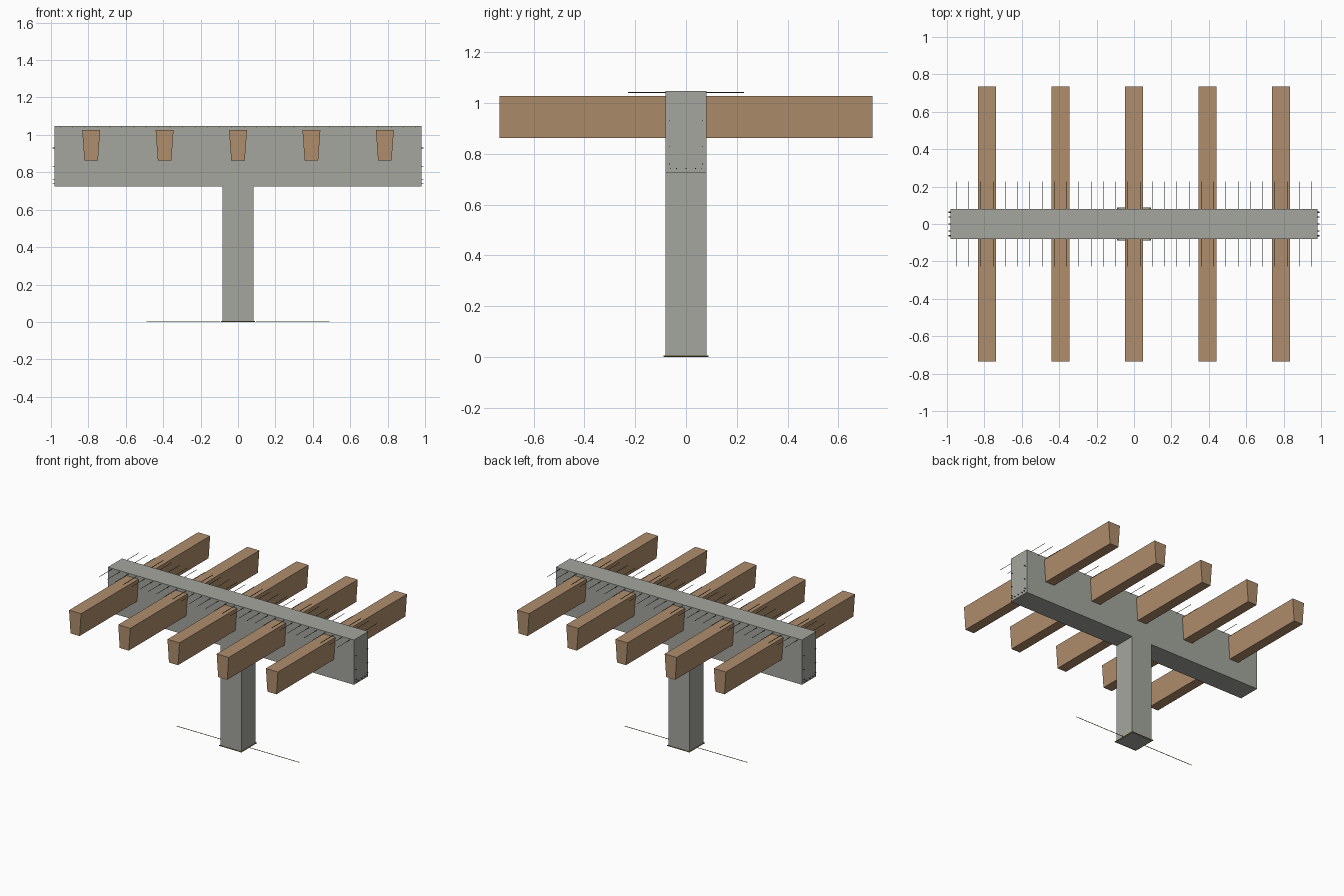
import bpy
from mathutils import Vector

if "Cube" in bpy.data.objects:
    bpy.data.objects.remove(bpy.data.objects["Cube"])


def material(name, color):
    m = bpy.data.materials.new(name)
    m.diffuse_color = (*color, 1)
    m.use_nodes = True
    m.node_tree.nodes["Principled BSDF"].inputs["Base Color"].default_value = m.diffuse_color
    return m


CONCRETE = material("concrete", (0.37, 0.38, 0.34))
GIRDER = material("girder_tan", (0.43, 0.27, 0.15))
STEEL = material("rebar_steel", (0.05, 0.09, 0.08))
OLIVE = material("base_olive", (0.25, 0.22, 0.05))


def prism(name, profile, axis, a, b, mat):
    """Extrude a closed 2D profile along axis 'y' (profile x,z) or 'z' (profile x,y)."""
    place = (lambda p, t: (p[0], t, p[1])) if axis == 'y' else (lambda p, t: (p[0], p[1], t))
    n = len(profile)
    verts = [place(p, a) for p in profile] + [place(p, b) for p in profile]
    faces = [tuple(range(n)), tuple(range(2 * n - 1, n - 1, -1))]
    faces += [(i, i + n, (i + 1) % n + n, (i + 1) % n) for i in range(n)]
    if axis == 'z':
        faces = [f[::-1] for f in faces]
    mesh = bpy.data.meshes.new(name)
    mesh.from_pydata(verts, [], faces)
    mesh.materials.append(mat)
    ob = bpy.data.objects.new(name, mesh)
    bpy.context.collection.objects.link(ob)
    return ob


def rod(name, start, end, mat, r=0.002):
    s, e = Vector(start), Vector(end)
    bpy.ops.mesh.primitive_cylinder_add(vertices=8, radius=r, depth=(e - s).length,
                                        location=(s + e) / 2)
    ob = bpy.context.object
    ob.name = name
    ob.rotation_euler = (e - s).to_track_quat('Z', 'Y').to_euler()
    ob.data.materials.append(mat)
    return ob


# Pier: column and cap beam
W, D = 0.083, 0.081
prism("column", [(-W, -D), (W, -D), (W, D), (-W, D)], 'z', 0, 0.725, CONCRETE)
prism("cap_beam", [(-0.982, 0.725), (0.982, 0.725), (0.982, 1.048), (-0.982, 1.048)],
      'y', -D, D, CONCRETE)

# Tapered girders crossing the cap beam
for i in range(-2, 3):
    x = i * 0.3925
    prism(f"girder_{i + 3}", [(x - 0.036, 0.863), (x + 0.036, 0.863),
                              (x + 0.048, 1.027), (x - 0.048, 1.027)],
          'y', -0.735, 0.735, GIRDER)

# Cross bars near the top of the cap beam
for i in range(30):
    x = -0.95 + i * 1.9 / 29
    rod(f"cross_bar_{i + 1}", (x, -0.228, 1.041), (x, 0.228, 1.041), STEEL, 0.0015)

# Lengthwise bars whose ends protrude from the cap beam
ends = [(y, 0.742) for y in (-0.062, -0.037, 0, 0.037, 0.062)]
ends += [(y, z) for y in (-0.065, 0.065) for z in (0.76, 0.83, 0.93)]
for i, (y, z) in enumerate(ends):
    rod(f"long_bar_{i + 1}", (-0.993, y, z), (0.993, y, z), STEEL)

# Footing bars and thin tie around the column foot
for side, s in (("left", -1), ("right", 1)):
    rod(f"footing_bar_{side}", (s * 0.095, 0, 0.003), (s * 0.49, 0, 0.003), OLIVE)
    rod(f"foot_tie_{side}", (s * 0.087, -0.089, 0.003), (s * 0.087, 0.089, 0.003), OLIVE, 0.003)
for side, s in (("front", -1), ("back", 1)):
    rod(f"foot_tie_{side}", (-0.09, s * 0.086, 0.003), (0.09, s * 0.086, 0.003), OLIVE, 0.003)
